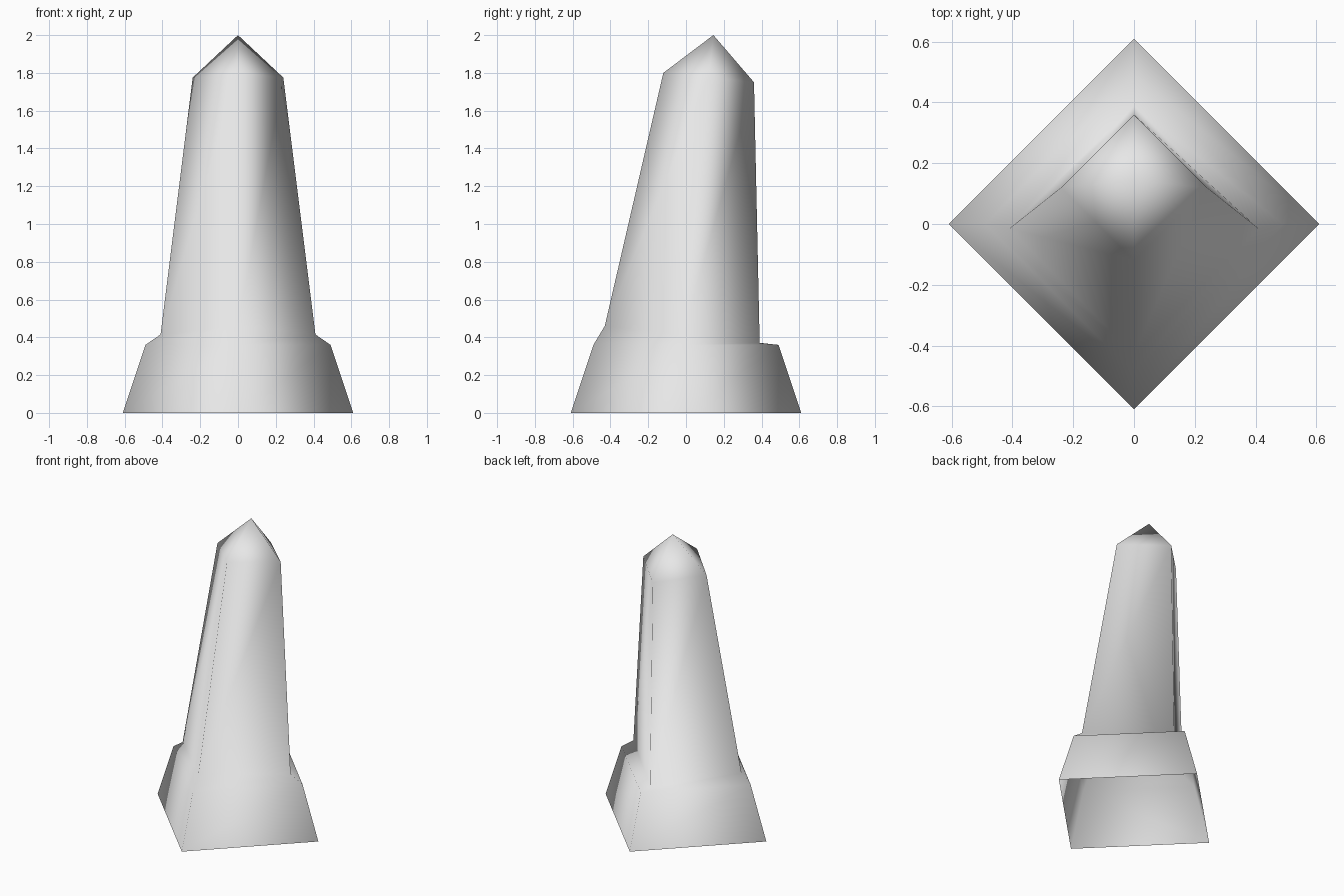
import bpy
import bmesh

cube = bpy.data.objects.get("Cube")
if cube:
    bpy.data.objects.remove(cube, do_unlink=True)

# Plain pale stone
stone = bpy.data.materials.new("pale_grey_stone")
stone.use_nodes = True
colour = (0.8, 0.8, 0.8, 1)
stone.diffuse_color = colour
stone.node_tree.nodes["Principled BSDF"].inputs["Base Color"].default_value = colour

# Tilted diamond rings: half width, front (y, z), side (y, z), back (y, z)
RINGS = [
    (0.61, (-0.61, 0.0), (0.0, 0.0), (0.61, 0.0)),         # foot
    (0.49, (-0.49, 0.36), (0.0, 0.36), (0.49, 0.36)),      # plinth shoulder
    (0.41, (-0.43, 0.46), (-0.015, 0.415), (0.39, 0.37)),  # shaft bottom
    (0.24, (-0.12, 1.80), (0.12, 1.775), (0.36, 1.75)),    # shaft top
]
APEX = (0, 0.145, 2.0)

bm = bmesh.new()


def diamond(half, front, side, back):
    corners = [(0, *front), (half, *side), (0, *back), (-half, *side)]
    return [bm.verts.new(c) for c in corners]


# Walls between rings, open underneath
rings = [diamond(*r) for r in RINGS]
for low, high in zip(rings, rings[1:]):
    for i in range(4):
        j = (i + 1) % 4
        bm.faces.new((low[i], low[j], high[j], high[i]))

# Pointed cap
tip = bm.verts.new(APEX)
for i in range(4):
    bm.faces.new((rings[-1][i], rings[-1][(i + 1) % 4], tip))

for face in bm.faces:
    face.smooth = True

mesh = bpy.data.meshes.new("leaning_stone_pillar")
bm.to_mesh(mesh)
bm.free()
mesh.materials.append(stone)
pillar = bpy.data.objects.new("leaning_stone_pillar", mesh)
bpy.context.collection.objects.link(pillar)
